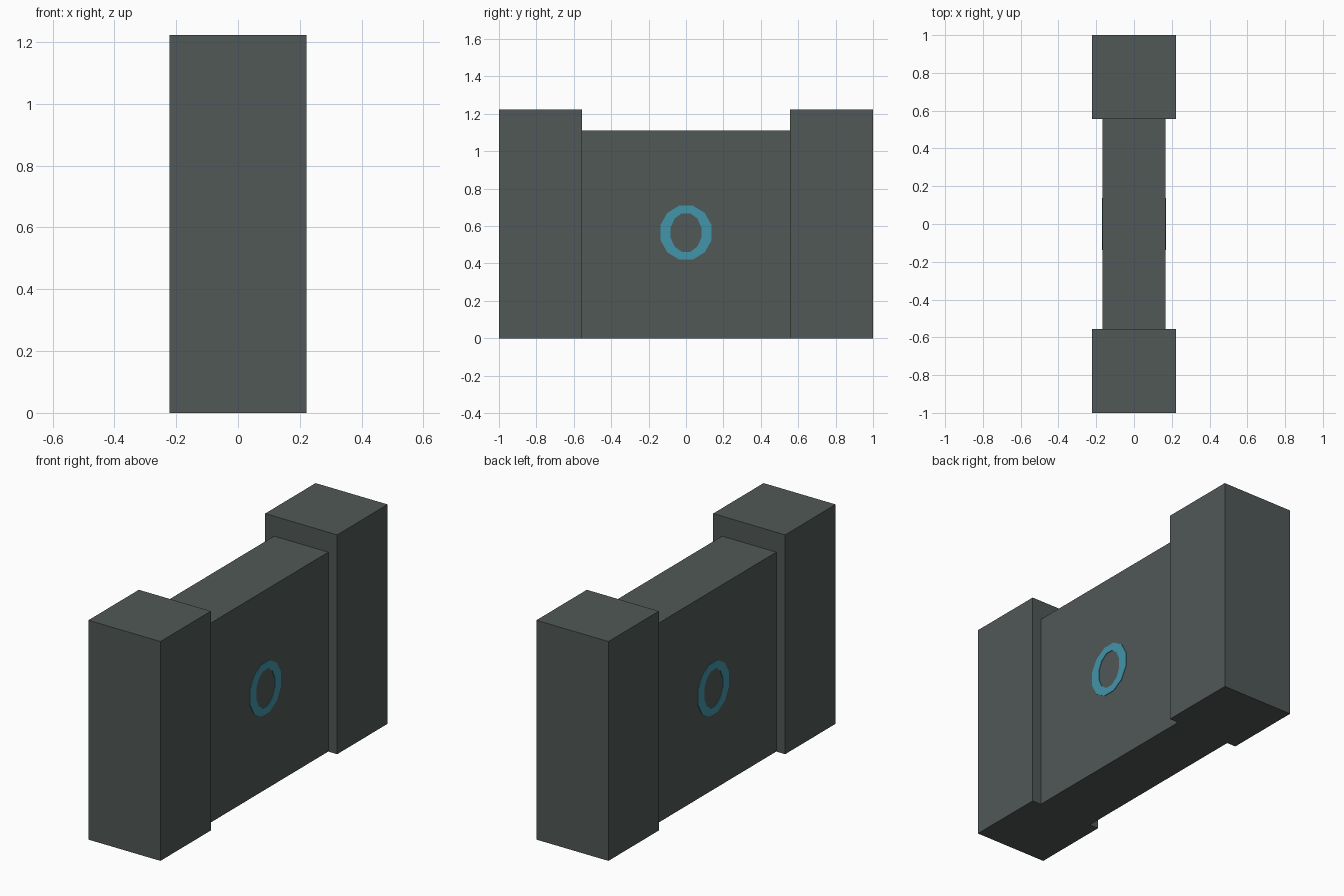
import bpy, bmesh, math

if "Cube" in bpy.data.objects:
    bpy.data.objects.remove(bpy.data.objects["Cube"])


def material(name, rgb):
    m = bpy.data.materials.new(name)
    m.diffuse_color = (*rgb, 1)
    m.use_nodes = True
    m.node_tree.nodes["Principled BSDF"].inputs["Base Color"].default_value = m.diffuse_color
    return m


STONE = material("dark grey green", (0.08, 0.098, 0.094))
BLUE = material("ring blue", (0.055, 0.30, 0.40))


def finish(name, bm, mat):
    bmesh.ops.recalc_face_normals(bm, faces=bm.faces)
    mesh = bpy.data.meshes.new(name)
    bm.to_mesh(mesh)
    bm.free()
    mesh.materials.append(mat)
    obj = bpy.data.objects.new(name, mesh)
    bpy.context.collection.objects.link(obj)
    return obj


def box(name, lo, hi, mat):
    bm = bmesh.new()
    bmesh.ops.create_cube(bm, size=1)
    for v in bm.verts:
        v.co = [(a + b) / 2 + c * (b - a) for a, b, c in zip(lo, hi, v.co)]
    return finish(name, bm, mat)


def ring(name, x0, x1, z, outer, inner, mat, sides=12):
    """Flat faceted ring plate facing along x."""
    bm = bmesh.new()
    loops = []
    for x, (ry, rz) in ((x0, outer), (x1, outer), (x1, inner), (x0, inner)):
        angles = [math.tau * (i + 0.5) / sides for i in range(sides)]
        loops.append([bm.verts.new((x, ry * math.cos(a), z + rz * math.sin(a)))
                      for a in angles])
    for k in range(4):
        a, b = loops[k], loops[(k + 1) % 4]
        for i in range(sides):
            j = (i + 1) % sides
            bm.faces.new((a[i], a[j], b[j], b[i]))
    return finish(name, bm, mat)


# Central wall
WALL = 0.167
box("wall", (-WALL, -0.556, 0), (WALL, 0.556, 1.111), STONE)

# End posts
box("front_post", (-0.222, -1, 0), (0.222, -0.556, 1.222), STONE)
box("back_post", (-0.222, 0.556, 0), (0.222, 1, 1.222), STONE)

# Ring emblem on both wall sides
for side, s in (("right", 1), ("left", -1)):
    ring(side + "_ring", s * WALL, s * (WALL + 0.003), 0.565,
         (0.142, 0.149), (0.085, 0.107), BLUE)
